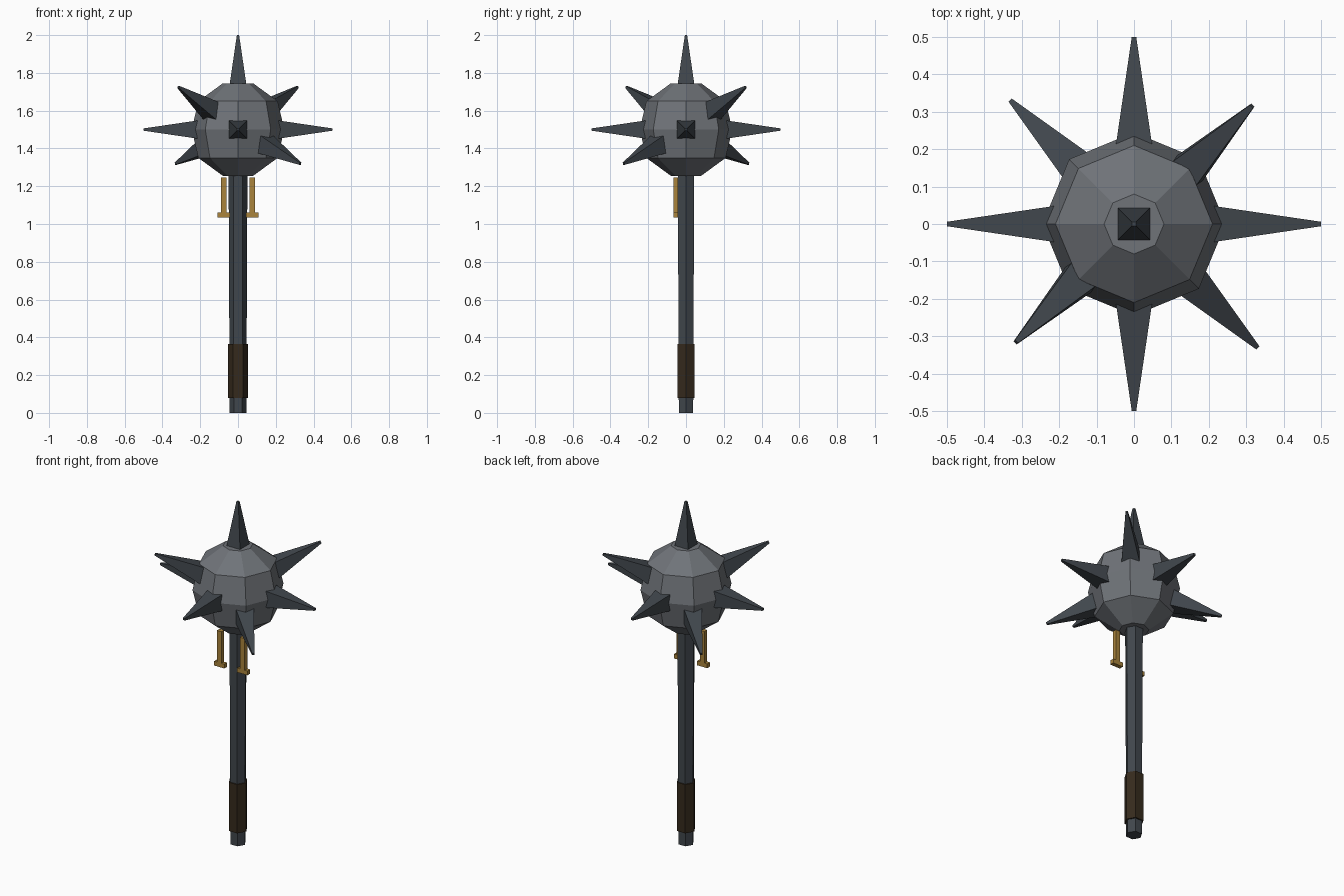
import bpy, bmesh, math
from mathutils import Vector, Matrix

if "Cube" in bpy.data.objects:
    bpy.data.objects.remove(bpy.data.objects["Cube"])


def mat(name, rgb):
    m = bpy.data.materials.new(name)
    m.diffuse_color = (*rgb, 1)
    m.use_nodes = True
    m.node_tree.nodes["Principled BSDF"].inputs["Base Color"].default_value = m.diffuse_color
    return m


STEEL = mat("grey steel", (0.16, 0.172, 0.19))
IRON = mat("dark iron", (0.052, 0.062, 0.073))
LEATHER = mat("dark leather", (0.036, 0.023, 0.012))
BRASS = mat("brass", (0.40, 0.23, 0.045))


def make(name, bm, material):
    bmesh.ops.recalc_face_normals(bm, faces=bm.faces)
    me = bpy.data.meshes.new(name)
    bm.to_mesh(me)
    bm.free()
    me.materials.append(material)
    ob = bpy.data.objects.new(name, me)
    bpy.context.collection.objects.link(ob)
    return ob


def lathe(name, profile, sides, material):
    """Stack of flat-sided rings (radius, z) with capped ends; a corner lies on +x."""
    bm = bmesh.new()
    rings = [[bm.verts.new((r * math.cos(2 * math.pi * i / sides),
                            r * math.sin(2 * math.pi * i / sides), z))
              for i in range(sides)] for r, z in profile]
    for a, b in zip(rings, rings[1:]):
        for i in range(sides):
            j = (i + 1) % sides
            bm.faces.new((a[i], a[j], b[j], b[i]))
    bm.faces.new(rings[0])
    bm.faces.new(rings[-1])
    return make(name, bm, material)


def spike(name, direction):
    """Square tapered spike from inside the head outwards, kept level."""
    d = Vector(direction).normalized()
    side = Vector((1, 0, 0)) if abs(d.z) > 0.9 else Vector((0, 0, 1)).cross(d).normalized()
    up = d.cross(side)
    centre = Vector((0, 0, 1.5))
    bm = bmesh.new()
    base, tip = [[bm.verts.new(centre + d * dist + side * sx * w + up * sy * w)
                  for sx, sy in ((-1, -1), (1, -1), (1, 1), (-1, 1))]
                 for dist, w in ((0.20, 0.050), (0.50, 0.006))]
    for i in range(4):
        j = (i + 1) % 4
        bm.faces.new((base[i], base[j], tip[j], tip[i]))
    bm.faces.new(base)
    bm.faces.new(tip)
    return make(name, bm, IRON)


def add_box(bm, lo, hi):
    lo, hi = Vector(lo), Vector(hi)
    bmesh.ops.create_cube(bm, size=1, matrix=Matrix.Translation((lo + hi) / 2)
                          @ Matrix.Diagonal((*(hi - lo), 1)))


# Hexagonal shaft and leather grip
lathe("shaft", [(0.044, 0), (0.050, 1.30)], 6, IRON)
lathe("grip", [(0.053, 0.08), (0.053, 0.365)], 6, LEATHER)

# Eight-sided faceted head
lathe("head", [(0.08, 1.255), (0.21, 1.35), (0.245, 1.5), (0.21, 1.65), (0.08, 1.745)], 8, STEEL)

# Spikes: straight ones, then diagonals alternating up and down
for name, d in (("top", (0, 0, 1)), ("right", (1, 0, 0)), ("left", (-1, 0, 0)),
                ("front", (0, -1, 0)), ("back", (0, 1, 0))):
    spike(name + "_spike", d)
for s in (-1, 1):
    spike("upper_diagonal_spike", (s * 0.315, s * 0.315, 0.225))
    spike("lower_diagonal_spike", (s * 0.328, -s * 0.328, -0.18))

# Brass pins with feet hanging under the head
for s, name in ((-1, "left_pin"), (1, "right_pin")):
    bm = bmesh.new()
    for x0, x1, z0, z1 in ((0.06, 0.09, 1.06, 1.245), (0.042, 0.108, 1.035, 1.06)):
        xs = sorted((s * x0, s * x1))
        add_box(bm, (xs[0], -0.067, z0), (xs[1], -0.042, z1))
    make(name, bm, BRASS)
